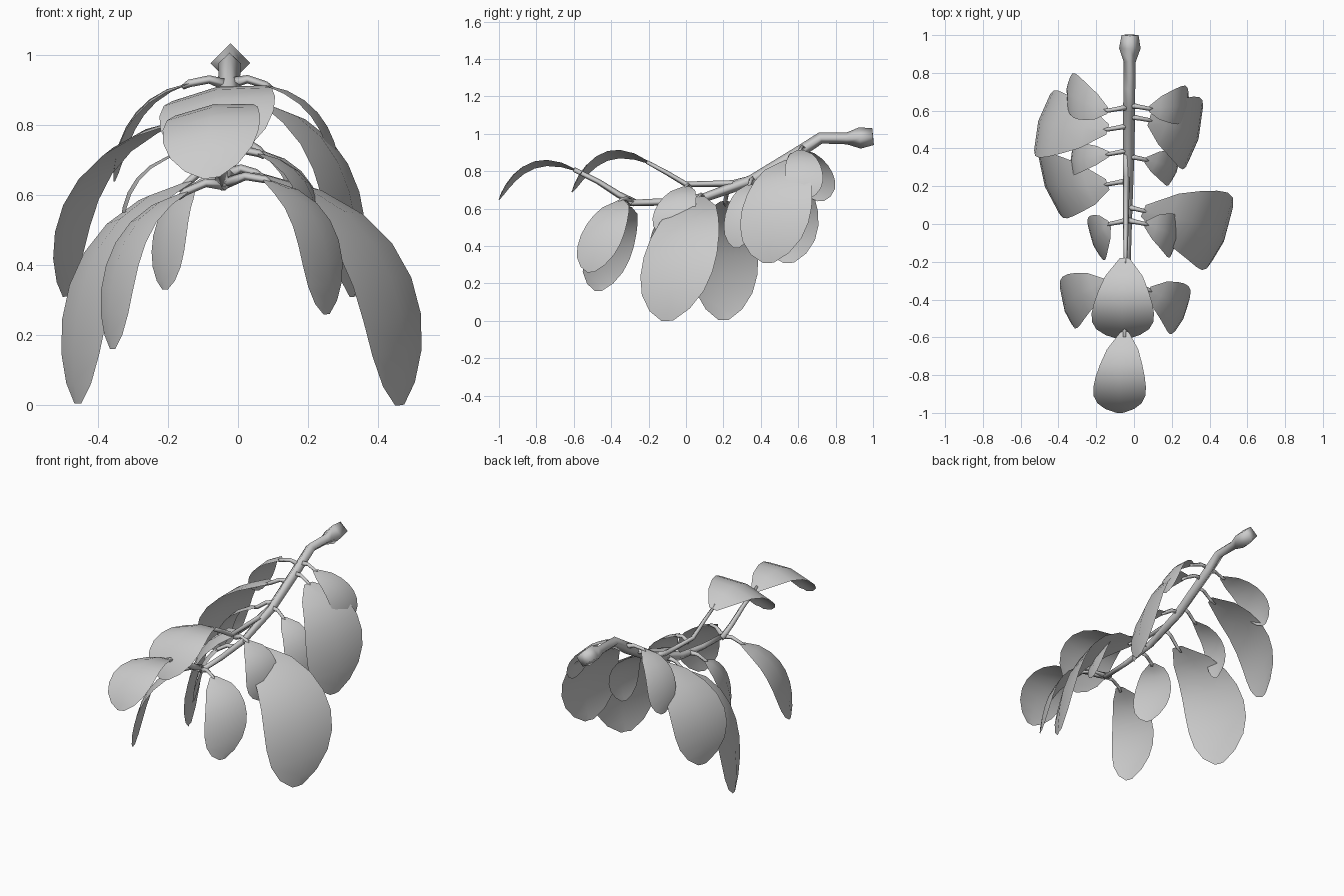
import bpy, bmesh, math
from mathutils import Vector as V

if "Cube" in bpy.data.objects:
    bpy.data.objects.remove(bpy.data.objects["Cube"])

mat = bpy.data.materials.new("plain grey")
mat.diffuse_color = (0.6, 0.6, 0.6, 1)
mat.use_nodes = True
mat.node_tree.nodes["Principled BSDF"].inputs["Base Color"].default_value = mat.diffuse_color


def finish(bm, name):
    me = bpy.data.meshes.new(name)
    bm.to_mesh(me)
    bm.free()
    ob = bpy.data.objects.new(name, me)
    bpy.context.collection.objects.link(ob)
    me.materials.append(mat)
    for p in me.polygons:
        p.use_smooth = True
    return ob


def tube(name, pts, radii, sides=4):
    """Tapered tube with a diamond section along a path."""
    pts = [V(p) for p in pts]
    bm = bmesh.new()
    rings = []
    for i, p in enumerate(pts):
        d = (pts[min(i + 1, len(pts) - 1)] - pts[max(i - 1, 0)]).normalized()
        a = d.cross(V((0, 0, 1))).normalized()
        b = a.cross(d)
        rings.append([bm.verts.new(p + radii[i] * (a * math.cos(k * math.tau / sides)
                      + b * math.sin(k * math.tau / sides))) for k in range(sides)])
    for r, s in zip(rings, rings[1:]):
        for k in range(sides):
            bm.faces.new((r[k], r[(k + 1) % sides], s[(k + 1) % sides], s[k]))
    bm.faces.new(rings[0])
    bm.faces.new(rings[-1])
    bmesh.ops.recalc_face_normals(bm, faces=bm.faces)
    return finish(bm, name)


def leaf(name, base, mid, tip, side, width):
    """Thin sheet arched through three points, slightly cambered across."""
    base, mid, tip, side = V(base), V(mid), V(tip), V(side).normalized()
    outward = V((math.copysign(1, mid.x) if abs(mid.x) > .1 else 0, 0, 1))

    def at(t):
        return base * (1 - t) * (1 - 2 * t) + mid * 4 * t * (1 - t) + tip * t * (2 * t - 1)

    bm = bmesh.new()
    rows = []
    steps = 9
    for i in range(steps):
        t = 1 - (1 - i / (steps - 1)) ** 1.4          # rows crowd towards the round tip
        h = width / 2 * max(.15, 1.27 * t ** .44 * (1 - t ** 5) ** .6)
        n = (at(t + .01) - at(t - .01)).cross(side).normalized()
        if n.dot(outward) < 0:
            n = -n
        rows.append([bm.verts.new(at(t) + side * h * s + n * h * .07 * (1 - 2 * abs(s)))
                     for s in (-1, 0, 1)])
    up = 0
    for r, s in zip(rows, rows[1:]):
        for k in (0, 1):
            f = bm.faces.new((r[k], r[k + 1], s[k + 1], s[k]))
            f.normal_update()
            up += f.normal.dot(outward)
    if up < 0:
        bmesh.ops.reverse_faces(bm, faces=bm.faces)
    return finish(bm, name)


# main stem (y, z, radius) with a knob at the cut end
STEM = [(1, .985, .045), (.93, .978, .057), (.86, .976, .032), (.72, .978, .031), (.6, .9, .032),
        (.35, .75, .03), (.1, .66, .024), (-.1, .637, .02), (-.3, .63, .017)]


def stem_x(y):
    return -.033 + .012 * y


def stem_z(y):
    for (y0, z0, _), (y1, z1, _) in zip(STEM, STEM[1:]):
        if y >= y1:
            return z0 + (z1 - z0) * (y0 - y) / (y0 - y1)
    return STEM[-1][1]


tube("main_stem", [(stem_x(y), y, z) for y, z, r in STEM], [r for y, z, r in STEM])

# upper and lower twigs carrying the two end leaves
for name, path in (("upper_twig", [(.38, .765), (.25, .735), (0, .73), (-.1, .79), (-.21, .85)]),
                   ("lower_twig", [(-.27, .63), (-.36, .675), (-.47, .745), (-.6, .81)])):
    tube(name, [(stem_x(y) - .01, y, z) for y, z in path],
         [.02 - .0025 * i for i in range(len(path))])
leaf("end_leaf_upper", (-.05, -.18, .84), (-.06, -.43, .89), (-.06, -.61, .69), (1, 0, .17), .345)
leaf("end_leaf_lower", (-.05, -.57, .8), (-.075, -.82, .84), (-.075, -1, .65), (1, 0, .15), .29)

# side leaves: base, tip, turn of the blade in degrees, width
SIDES = {
    "left": [((-.14, .6, .92), (-.355, .72, .64), 7, .23),
             ((-.14, .5, .82), (-.495, .55, .31), 16, .38),
             ((-.13, .37, .73), (-.33, .33, .46), 0, .17),
             ((-.14, .21, .64), (-.46, .2, .005), -20, .39),
             ((-.13, 0, .62), (-.21, -.12, .33), -24, .24),
             ((-.15, -.31, .61), (-.36, -.47, .16), -20, .28)],
    "right": [((.08, .61, .915), (.29, .64, .65), 6, .21),
              ((.08, .55, .86), (.33, .44, .31), 16, .4),
              ((.06, .34, .73), (.22, .27, .39), 22, .2),
              ((.05, .07, .665), (.465, -.1, 0), 23, .44),
              ((.06, 0, .72), (.22, -.1, .45), 14, .23),
              ((.08, -.35, .645), (.255, -.51, .26), 26, .27)],
}
for label, leaves in SIDES.items():
    for i, (base, tip, turn, width) in enumerate(leaves, 1):
        b, t = V(base), V(tip)
        d = t - b
        # reaches outward first, then droops
        mid = b + V((d.x * (.7 if i == 1 else .8), d.y * .5, d.z * .33))
        a = math.radians(turn)
        side = (math.sin(a), math.cos(a), .15 * math.sin(max(a, 0)))
        leaf(f"{label}_leaf_{i}", b, mid, t, side, width)
        y = max(b.y + .02, -.29)
        root = V((stem_x(y), y, max(stem_z(y), b.z - .01)))
        bend = (b + root) / 2 + V((0, 0, .015))
        tube(f"{label}_stalk_{i}", [root, bend, b, b + (mid - b) * .12], [.017, .012, .011, .007])
